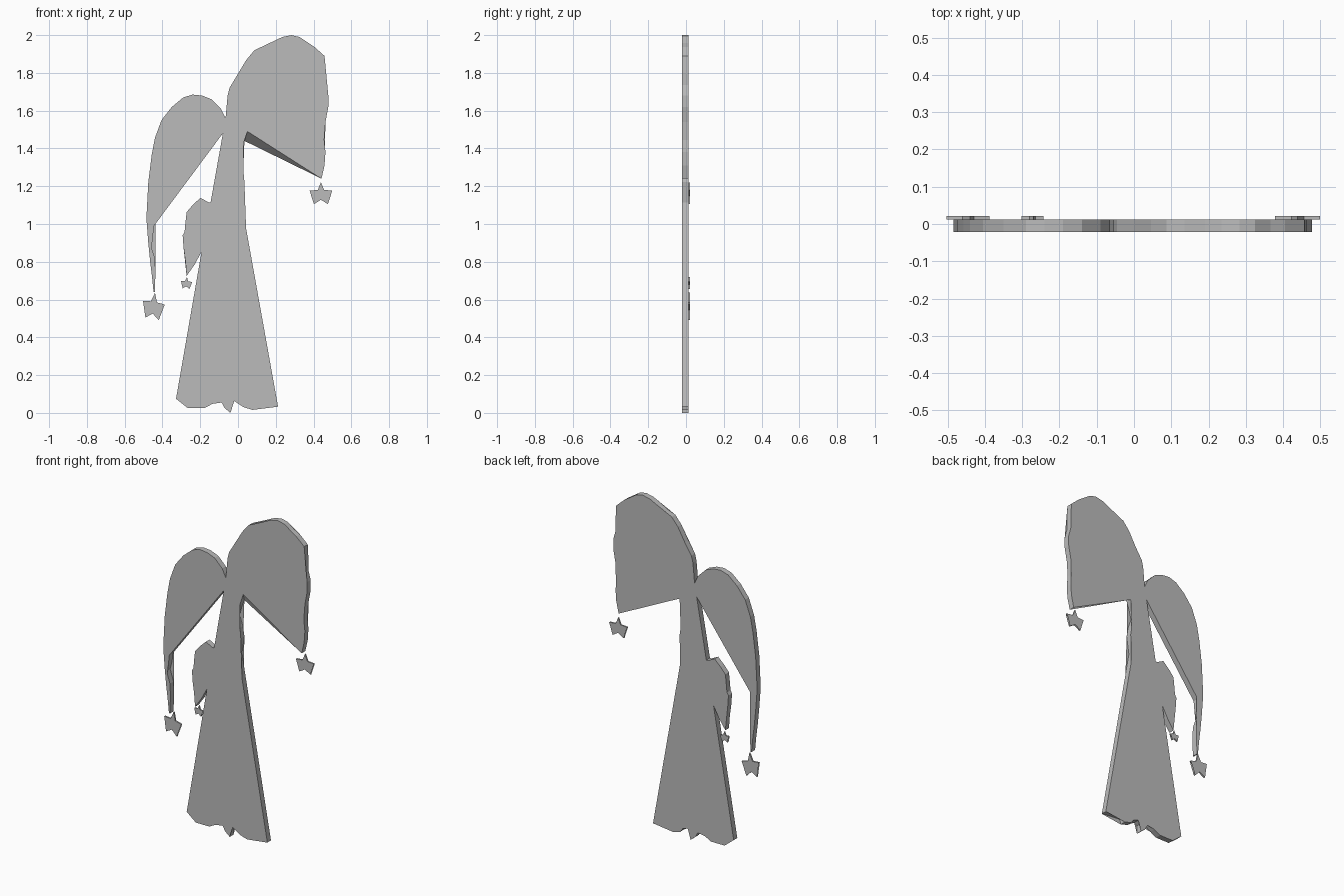
import bpy
import bmesh
from math import sin, cos, pi, radians

default_cube = bpy.data.objects.get("Cube")
if default_cube:
    bpy.data.objects.remove(default_cube, do_unlink=True)

# One plain grey for the whole cut-out
GREY = (0.5, 0.5, 0.5, 1.0)
grey = bpy.data.materials.new("plain_grey")
grey.use_nodes = True
grey.diffuse_color = GREY
grey.node_tree.nodes["Principled BSDF"].inputs["Base Color"].default_value = GREY

FRONT, BACK, STAR_BACK = -0.022, 0.0125, 0.022

# Joints shared by neighbouring panels
NECK = (-0.066, 1.56)
RIGHT_ARMPIT = (-0.08, 1.48)
LEFT_ARMPIT = (0.05, 1.49)
SLEEVE_TOP = (-0.145, 1.115)
SLEEVE_BOTTOM = (-0.193, 0.853)
SEAMS = [{NECK, RIGHT_ARMPIT}, {NECK, LEFT_ARMPIT}, {SLEEVE_TOP, SLEEVE_BOTTOM}]

# The left armpit slopes down towards the back
BACK_SHIFT = {LEFT_ARMPIT: (0.034, 1.44)}


def panel(name, outline, front=FRONT, back=BACK):
    """Flat plate from an x-z outline; walls are left out along shared seams."""
    bm = bmesh.new()
    front_ring = [bm.verts.new((x, front, z)) for x, z in outline]
    back_ring = []
    for point in outline:
        x, z = BACK_SHIFT.get(point, point)
        back_ring.append(bm.verts.new((x, back, z)))
    count = len(outline)
    for i in range(count):
        j = (i + 1) % count
        if {outline[i], outline[j]} not in SEAMS:
            bm.faces.new((front_ring[i], front_ring[j], back_ring[j], back_ring[i]))
    caps = [bm.faces.new(front_ring), bm.faces.new(back_ring[::-1])]
    bmesh.ops.triangulate(bm, faces=caps, ngon_method='EAR_CLIP')
    bmesh.ops.recalc_face_normals(bm, faces=bm.faces)
    # Make sure the front cap looks forward
    flat = [f for f in bm.faces if all(v in front_ring for v in f.verts)]
    if flat[0].normal.y > 0:
        bmesh.ops.reverse_faces(bm, faces=bm.faces)
    mesh = bpy.data.meshes.new(name)
    bm.to_mesh(mesh)
    bm.free()
    mesh.materials.append(grey)
    obj = bpy.data.objects.new(name, mesh)
    bpy.context.collection.objects.link(obj)
    return obj


def star(name, x, z, width, height, tilt):
    """Five-pointed star plate hanging behind the main panels."""
    points = []
    for i in range(10):
        reach = 0.45 if i % 2 else 1.0
        angle = pi / 2 + radians(tilt) + i * pi / 5
        points.append((x + width * reach * cos(angle), z + height * reach * sin(angle)))
    return panel(name, points, BACK, STAR_BACK)


# Right wing with its narrow trailing tip
panel("right_wing", [
    NECK, (-0.09, 1.61), (-0.14, 1.66), (-0.19, 1.68), (-0.24, 1.685), (-0.29, 1.67),
    (-0.35, 1.62), (-0.405, 1.55), (-0.44, 1.455), (-0.457, 1.365), (-0.475, 1.22),
    (-0.485, 1.03), (-0.475, 0.9), (-0.465, 0.8), (-0.455, 0.72), (-0.447, 0.64),
    (-0.44, 0.64), (-0.437, 0.75), (-0.44, 0.82), (-0.463, 0.89), (-0.45, 0.94),
    (-0.445, 0.99), RIGHT_ARMPIT,
])

# Left wing with a wavy outer edge
panel("left_wing", [
    NECK, (-0.055, 1.68), (-0.045, 1.72), (0, 1.79), (0.045, 1.87), (0.087, 1.92),
    (0.135, 1.937), (0.19, 1.968), (0.235, 1.99), (0.283, 2), (0.325, 1.99),
    (0.367, 1.957), (0.405, 1.937), (0.458, 1.89), (0.463, 1.8), (0.463, 1.735),
    (0.478, 1.68), (0.478, 1.62), (0.463, 1.54), (0.456, 1.445), (0.463, 1.38),
    (0.458, 1.31), (0.442, 1.24), LEFT_ARMPIT,
])

# Hanging sleeve
panel("sleeve", [
    SLEEVE_TOP, (-0.155, 1.115), (-0.2, 1.138), (-0.24, 1.1), (-0.272, 1.063),
    (-0.278, 1.01), (-0.283, 0.957), (-0.293, 0.94), (-0.288, 0.873), (-0.278, 0.8),
    (-0.272, 0.725), (-0.23, 0.785), SLEEVE_BOTTOM,
])

# Dress with a ragged hem
hem = [
    (-0.328, 0.075), (-0.262, 0.07), (-0.272, 0.055), (-0.267, 0.026), (-0.177, 0.026),
    (-0.135, 0.048), (-0.103, 0.069), (-0.087, 0.055), (-0.071, 0.026), (-0.04, 0),
    (-0.04, 0.05), (-0.02, 0.063), (0.013, 0.053), (0.03, 0.03), (0.077, 0.016),
    (0.082, 0.045), (0.135, 0.042), (0.212, 0.033),
]
waist = [
    (0.018, 1.115), (0.034, 1.222), (0.024, 1.28), (0.003, 1.34), (0.018, 1.4),
    (0.03, 1.43),
]
panel("dress", [NECK, RIGHT_ARMPIT, SLEEVE_TOP, SLEEVE_BOTTOM] + hem + waist + [LEFT_ARMPIT])

# Stars hanging from the wings and the sleeve
star("right_wing_star", -0.448, 0.56, 0.061, 0.077, -8)
star("left_wing_star", 0.439, 1.157, 0.063, 0.064, 0)
star("sleeve_star", -0.273, 0.685, 0.031, 0.034, -5)
